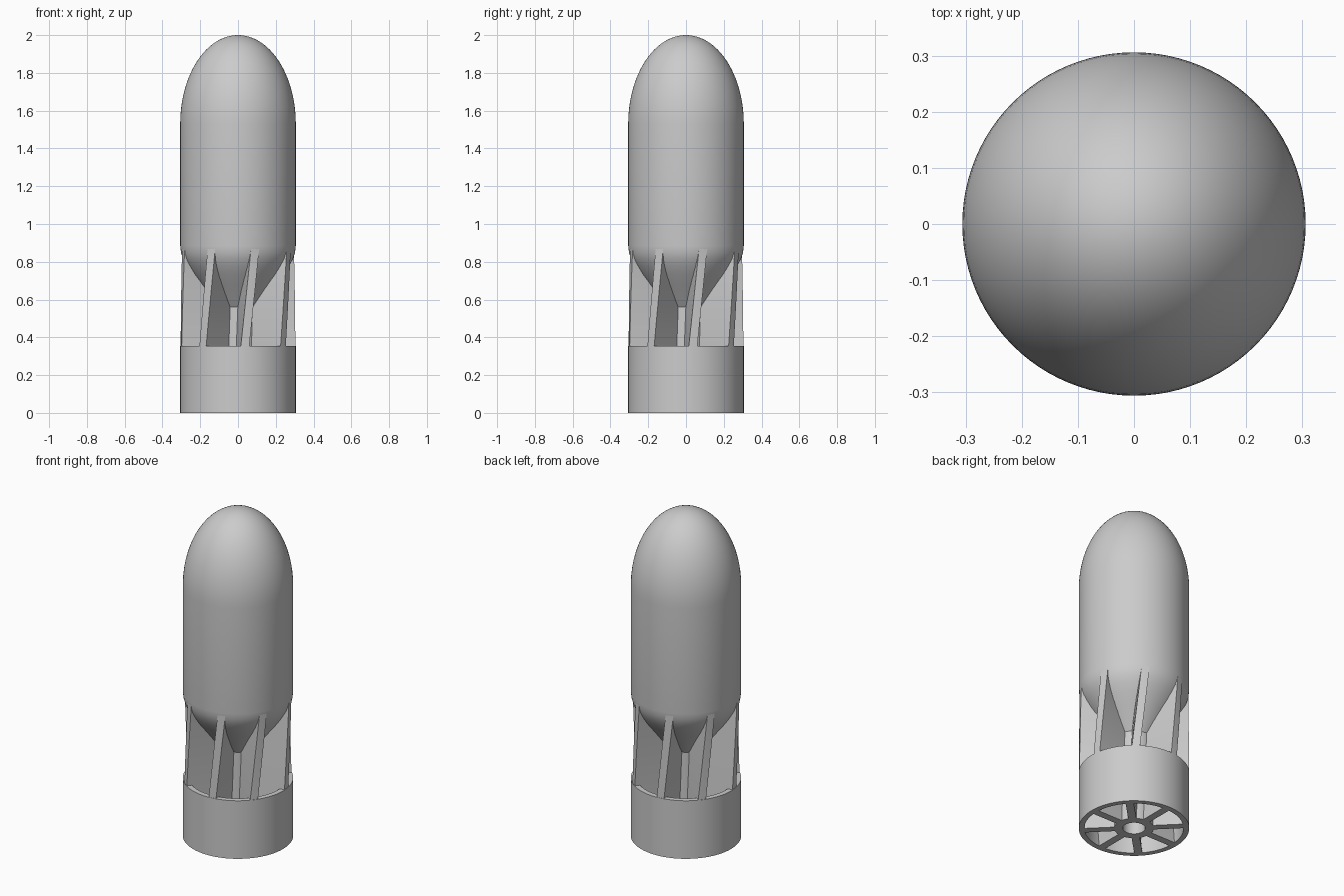
import bpy, bmesh, math

cube = bpy.data.objects.get("Cube")
if cube:
    bpy.data.objects.remove(cube, do_unlink=True)

RADIUS = 0.306
FINS = 8
TWIST = math.radians(20)      # fin rotation per unit of height

grey = bpy.data.materials.new("plain grey")
grey.use_nodes = True
grey.diffuse_color = (0.6, 0.6, 0.6, 1)
grey.node_tree.nodes["Principled BSDF"].inputs["Base Color"].default_value = (0.6, 0.6, 0.6, 1)


def finish(name, bm, angle):
    bmesh.ops.remove_doubles(bm, verts=bm.verts, dist=1e-5)
    bmesh.ops.recalc_face_normals(bm, faces=bm.faces)
    mesh = bpy.data.meshes.new(name)
    bm.to_mesh(mesh)
    bm.free()
    mesh.materials.append(grey)
    obj = bpy.data.objects.new(name, mesh)
    bpy.context.collection.objects.link(obj)
    bpy.ops.object.select_all(action='DESELECT')
    obj.select_set(True)
    bpy.context.view_layer.objects.active = obj
    bpy.ops.object.shade_smooth_by_angle(angle=math.radians(angle))
    return obj


def lathe(name, profile, closed=False, steps=96):
    bm = bmesh.new()
    verts = [bm.verts.new((r, 0, z)) for r, z in profile]
    edges = [bm.edges.new(pair) for pair in zip(verts, verts[1:])]
    if closed:
        edges.append(bm.edges.new((verts[-1], verts[0])))
    bmesh.ops.spin(bm, geom=verts + edges, cent=(0, 0, 0), axis=(0, 0, 1),
                   angle=math.tau, steps=steps)
    return finish(name, bm, 35)


# Body: bored tail tube, flared tail, straight barrel and elliptical nose
tail = [(0, 0.5), (0.062, 0.5), (0.062, 0), (0.11, 0), (0.11, 0.56),
        (0.155, 0.62), (0.2, 0.68), (0.243, 0.735), (0.272, 0.78),
        (0.291, 0.815), (0.302, 0.85), (RADIUS, 0.885)]
NOSE_BASE, NOSE_STEPS = 1.53, 24
nose = []
for i in range(NOSE_STEPS + 1):
    a = i / NOSE_STEPS * math.pi / 2
    nose.append((RADIUS * math.cos(a), NOSE_BASE + (2 - NOSE_BASE) * math.sin(a)))
lathe("body", tail + nose)

# Shroud ring around the tail
lathe("tail_ring", [(0.275, 0), (RADIUS, 0), (RADIUS, 0.355), (0.275, 0.355)], closed=True)


# Twisted fins from the tube out to the ring, running up into the flare
def fin(index, inner=0.09, outer=0.304, half=0.0225, top=0.875, levels=20):
    bm = bmesh.new()
    rows = []
    corner = math.sqrt(outer ** 2 - half ** 2)
    for i in range(levels + 1):
        z = top * i / levels
        a = -math.pi / 2 + index * math.tau / FINS + TWIST * z
        c, s = math.cos(a), math.sin(a)
        section = [(inner, -half), (corner, -half), (outer, 0), (corner, half), (inner, half)]
        rows.append([bm.verts.new((u * c - v * s, u * s + v * c, z)) for u, v in section])
    for low, high in zip(rows, rows[1:]):
        for k in range(len(low)):
            n = (k + 1) % len(low)
            bm.faces.new((low[k], low[n], high[n], high[k]))
    bm.faces.new(rows[0])
    bm.faces.new(rows[-1])
    finish(f"tail_fin_{index + 1}", bm, 30)


for index in range(FINS):
    fin(index)
